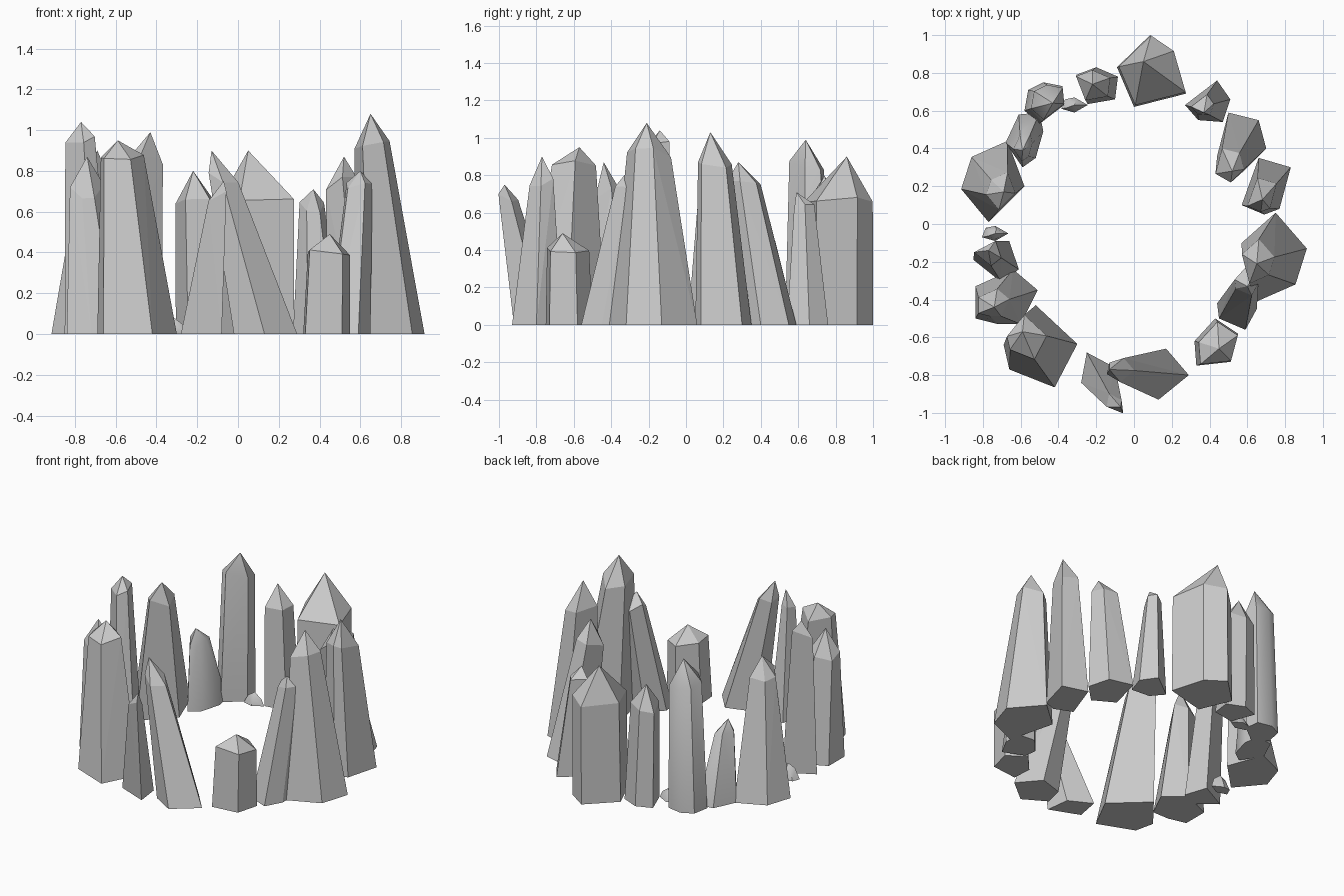
import bpy, bmesh, random

if "Cube" in bpy.data.objects:
    bpy.data.objects.remove(bpy.data.objects["Cube"])

random.seed(4)


def crystal(name, base, shoulder, scale, tip, jitter=0.04, smooth=False):
    """Faceted prism: base outline -> scaled outline round the shoulder centre -> pointed tip."""
    n = len(base)
    cx = sum(p[0] for p in base) / n
    cy = sum(p[1] for p in base) / n
    sx, sy, sz = shoulder
    bm = bmesh.new()
    for x, y in base:
        bm.verts.new((x, y, 0))
    for x, y in base:
        bm.verts.new((sx + (x - cx) * scale, sy + (y - cy) * scale,
                      sz + random.uniform(-jitter, jitter)))
    bm.verts.new(tip)
    bmesh.ops.convex_hull(bm, input=bm.verts[:])
    bmesh.ops.dissolve_limit(bm, angle_limit=0.02, verts=bm.verts[:], edges=bm.edges[:])
    bmesh.ops.recalc_face_normals(bm, faces=bm.faces[:])
    me = bpy.data.meshes.new(name)
    bm.to_mesh(me)
    bm.free()
    ob = bpy.data.objects.new(name, me)
    bpy.context.collection.objects.link(ob)
    if smooth:
        bpy.ops.object.select_all(action='DESELECT')
        ob.select_set(True)
        bpy.context.view_layer.objects.active = ob
        bpy.ops.object.shade_smooth_by_angle(angle=0.7)
    return ob


# Back of the ring
crystal("back_large_crystal",
        [(-.09, .83), (.085, 1.0), (.21, .915), (.275, .69), (0, .62)],
        (.1, .815, .69), .97, (.05, .86, .9))
crystal("back_slim_crystal",
        [(-.2, .83), (-.085, .78), (-.10, .66), (-.245, .635), (-.305, .79)],
        (-.21, .74, .65), .82, (-.22, .74, .8), .02)
crystal("back_left_round_crystal",
        [(-.58, .6), (-.56, .71), (-.48, .75), (-.38, .73), (-.37, .63), (-.5, .53)],
        (-.46, .66, .85), .84, (-.43, .64, .99), .03, True)
crystal("back_right_crystal",
        [(.27, .63), (.44, .76), (.51, .66), (.47, .54), (.34, .55)],
        (.37, .62, .62), .5, (.37, .59, .71))

# Right side
crystal("right_rear_leaning_crystal",
        [(.5, .59), (.66, .55), (.7, .4), (.58, .28), (.44, .36)],
        (.51, .31, .74), .58, (.52, .28, .87))
crystal("right_mid_crystal",
        [(.57, .1), (.69, .05), (.77, .08), (.83, .3), (.66, .35)],
        (.68, .14, .86), .6, (.68, .13, 1.03), .03)
crystal("right_tall_crystal",
        [(.75, .06), (.915, -.13), (.855, -.32), (.65, -.41), (.57, -.1)],
        (.66, -.2, .92), .5, (.65, -.21, 1.08), .03)
crystal("right_front_small_crystal",
        [(.44, -.42), (.45, -.5), (.59, -.56), (.65, -.45), (.65, -.33), (.53, -.32)],
        (.6, -.3, .71), .6, (.6, -.33, .8))

# Front
crystal("front_stubby_crystal",
        [(.32, -.62), (.43, -.5), (.55, -.58), (.51, -.73), (.33, -.75)],
        (.44, -.64, .4), .9, (.45, -.66, .49), .02)
crystal("front_leaning_crystal",
        [(.29, -.8), (.13, -.93), (-.02, -.84), (.01, -.71), (.17, -.66)],
        (-.08, -.77, .78), .47, (-.13, -.77, .9))
crystal("front_thin_crystal",
        [(-.25, -.68), (-.1, -.76), (-.08, -.92), (-.28, -.84)],
        (-.1, -.95, .67), .44, (-.07, -.97, .75), .03)
crystal("front_left_large_crystal",
        [(-.69, -.64), (-.52, -.43), (-.3, -.635), (-.42, -.865), (-.66, -.77)],
        (-.58, -.61, .87), .54, (-.59, -.57, .95), .03)

# Left side
crystal("left_front_crystal",
        [(-.84, -.5), (-.84, -.33), (-.64, -.24), (-.51, -.35), (-.6, -.53), (-.72, -.53)],
        (-.75, -.43, .7), .5, (-.74, -.44, .87))
crystal("left_leaning_crystal",
        [(-.85, -.19), (-.66, -.09), (-.61, -.24), (-.7, -.31)],
        (-.76, -.16, .96), .6, (-.77, -.14, 1.04))
crystal("left_large_crystal",
        [(-.915, .185), (-.86, .355), (-.67, .44), (-.58, .2), (-.77, .01)],
        (-.71, .18, .79), .46, (-.69, .17, .9))
crystal("left_rear_small_crystal",
        [(-.68, .43), (-.61, .58), (-.5, .59), (-.48, .49), (-.52, .35), (-.59, .3)],
        (-.58, .41, .44), .5, (-.59, .39, .53), .02, True)

# Tiny shards between the big ones
for name, x, y, h in [("left_tiny_shard", -.735, -.05, .1),
                      ("back_tiny_shard", -.315, .63, .08)]:
    crystal(name, [(x - .07, y - .02), (x, y - .04), (x + .07, y), (x, y + .04), (x - .05, y + .03)],
            (x, y, h * .6), .65, (x, y, h), .01, True)
